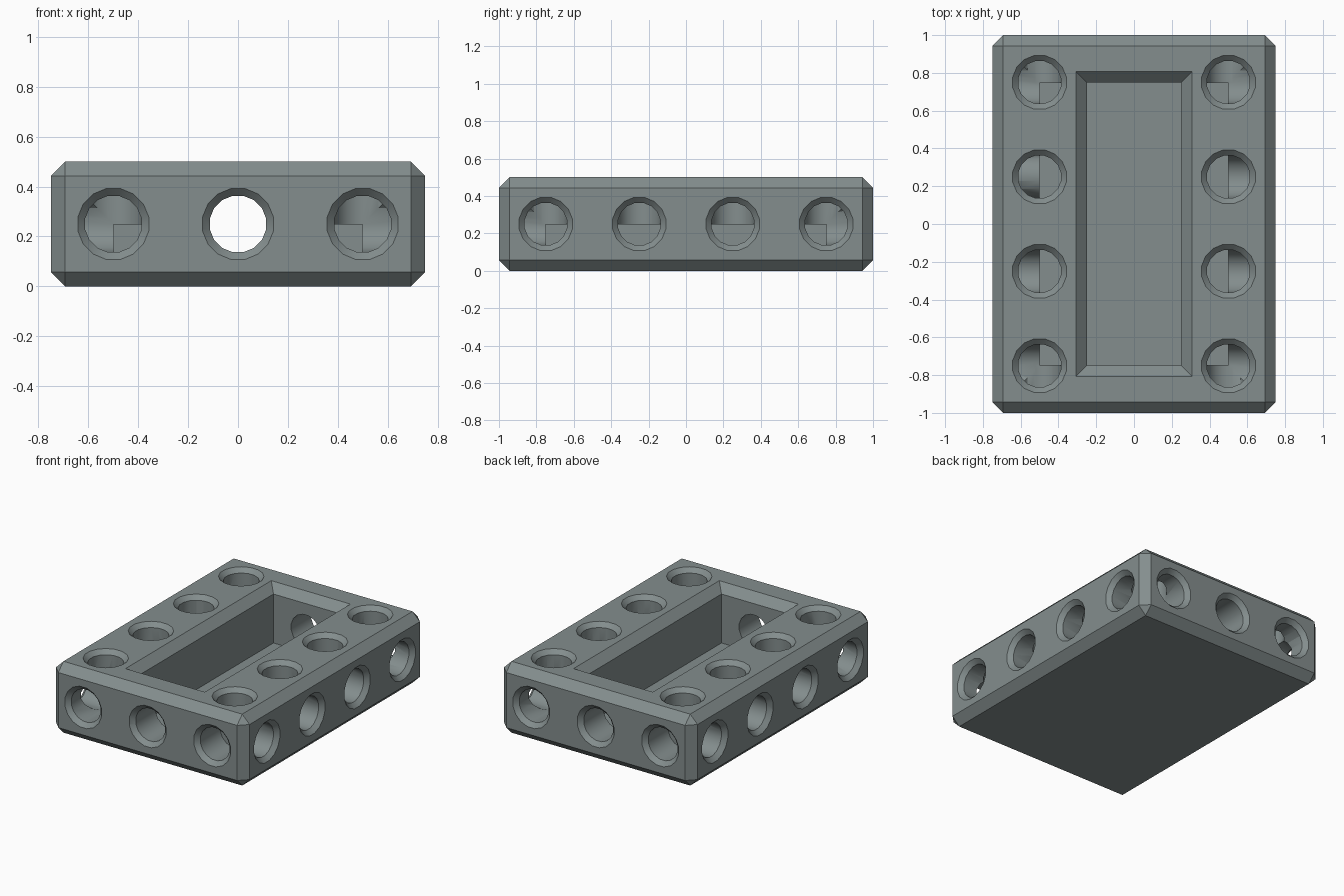
import bpy, bmesh, math
from mathutils import Matrix, Vector

if "Cube" in bpy.data.objects:
    bpy.data.objects.remove(bpy.data.objects["Cube"])

SIDES = 16
CHAMFER = 0.057

mat = bpy.data.materials.new("slate_grey")
mat.diffuse_color = (0.23, 0.27, 0.27, 1)
mat.use_nodes = True
mat.node_tree.nodes["Principled BSDF"].inputs["Base Color"].default_value = mat.diffuse_color


def new_object(name, bm):
    bmesh.ops.recalc_face_normals(bm, faces=bm.faces)
    mesh = bpy.data.meshes.new(name)
    bm.to_mesh(mesh)
    bm.free()
    mesh.materials.append(mat)
    obj = bpy.data.objects.new(name, mesh)
    bpy.context.collection.objects.link(obj)
    return obj


def loft(bm, rings):
    """Closed solid through rings of equal vertex count."""
    loops = [[bm.verts.new(p) for p in ring] for ring in rings]
    n = len(loops[0])
    for a, b in zip(loops, loops[1:]):
        for i in range(n):
            j = (i + 1) % n
            bm.faces.new((a[i], a[j], b[j], b[i]))
    bm.faces.new(loops[0])
    bm.faces.new(loops[-1])


def drill(name, mouth, inward, depth=0.25):
    """Countersunk hole cutter, entering at mouth."""
    rot = Vector(inward).to_track_quat('Z', 'Y').to_matrix().to_4x4()
    place = Matrix.Translation(mouth) @ rot
    rings = []
    for r, d in ((0.145, -0.1), (0.145, 0), (0.115, 0.03), (0.115, depth)):
        rings.append([place @ Vector((r * math.cos(a), r * math.sin(a), d))
                      for a in (2 * math.pi * (i + 0.5) / SIDES for i in range(SIDES))])
    bm = bmesh.new()
    loft(bm, rings)
    return new_object(name, bm)


# Block with chamfered edges
bm = bmesh.new()
bmesh.ops.create_cube(bm, size=1, matrix=Matrix.Translation((0, 0, 0.25)) @ Matrix.Diagonal((1.5, 2, 0.5, 1)))
bmesh.ops.bevel(bm, geom=bm.edges[:], offset=CHAMFER, segments=1, affect='EDGES')
block = new_object("block", bm)

# Open tray in the top, with a sloped rim
bm = bmesh.new()
loft(bm, [[(sx * (0.25 + e), sy * (0.75 + e), z) for sx, sy in ((-1, -1), (1, -1), (1, 1), (-1, 1))]
          for e, z in ((0, 0.1), (0, 0.5 - CHAMFER), (CHAMFER, 0.5), (CHAMFER, 0.6))])
cutters = [new_object("tray_cutter", bm)]

# Holes on the top, long sides and ends
for s in (-1, 1):
    for y in (-0.75, -0.25, 0.25, 0.75):
        cutters.append(drill("top_hole_cutter", (s * 0.5, y, 0.5), (0, 0, -1)))
        cutters.append(drill("side_hole_cutter", (s * 0.75, y, 0.25), (-s, 0, 0)))
    for x in (-0.5, 0, 0.5):
        cutters.append(drill("end_hole_cutter", (x, s, 0.25), (0, -s, 0), 0.25 if x else 0.3))

# Cut everything out of the block
bpy.context.view_layer.objects.active = block
for cutter in cutters:
    mod = block.modifiers.new("cut", 'BOOLEAN')
    mod.operation = 'DIFFERENCE'
    mod.solver = 'EXACT'
    mod.object = cutter
    bpy.ops.object.modifier_apply(modifier=mod.name)
for cutter in cutters:
    bpy.data.objects.remove(cutter)

# Smooth hole walls, crisp edges elsewhere
bpy.ops.object.select_all(action='DESELECT')
block.select_set(True)
bpy.ops.object.shade_smooth_by_angle(angle=math.radians(35))
